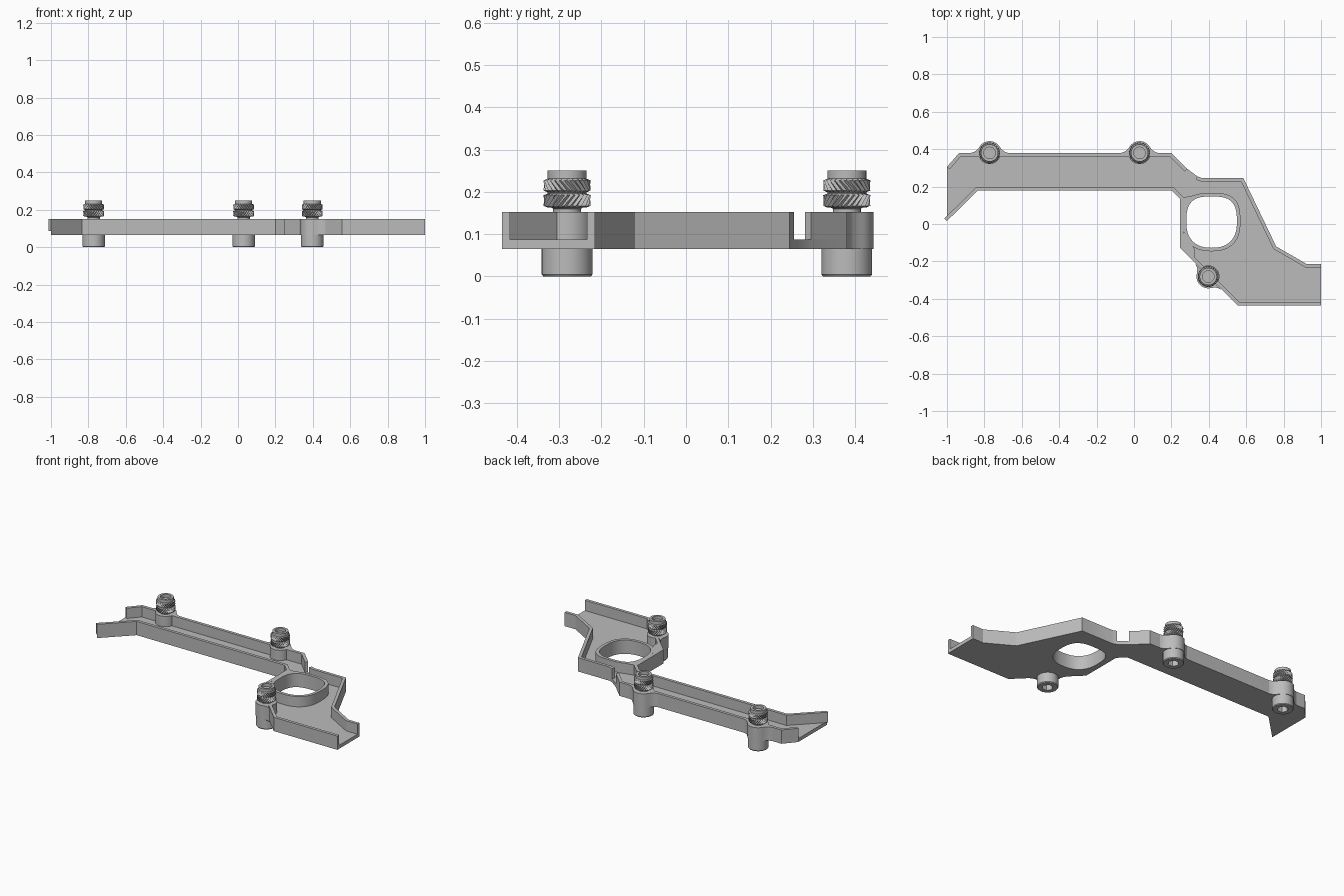
import bpy, bmesh, math
from mathutils import Vector

cube = bpy.data.objects.get("Cube")
if cube:
    bpy.data.objects.remove(cube, do_unlink=True)

grey = bpy.data.materials.new("mid_grey")
grey.use_nodes = True
COLOR = (0.5, 0.5, 0.5, 1)
grey.diffuse_color = COLOR
grey.node_tree.nodes["Principled BSDF"].inputs["Base Color"].default_value = COLOR

BASE, FLOOR, TOP = 0.065, 0.087, 0.152   # heights of the tray
WALL = 0.019
TAU = math.tau


def activate(ob):
    bpy.ops.object.select_all(action='DESELECT')
    ob.select_set(True)
    bpy.context.view_layer.objects.active = ob


def prism(name, loops, z0, z1):
    """Extrude flat closed loops; an inner loop becomes a hole."""
    cu = bpy.data.curves.new(name, 'CURVE')
    cu.dimensions = '2D'
    cu.fill_mode = 'BOTH'
    cu.extrude = (z1 - z0) / 2
    for loop in loops:
        sp = cu.splines.new('POLY')
        sp.points.add(len(loop) - 1)
        for p, co in zip(sp.points, loop):
            p.co = (co[0], co[1], 0, 1)
        sp.use_cyclic_u = True
    cu.materials.append(grey)
    ob = bpy.data.objects.new(name, cu)
    ob.location.z = (z0 + z1) / 2
    bpy.context.collection.objects.link(ob)
    activate(ob)
    bpy.ops.object.convert(target='MESH')
    ob = bpy.context.object
    bpy.ops.object.shade_smooth_by_angle(angle=math.radians(25))
    return ob


def loft(name, rings, angle=30):
    """Skin rings of equal length and cap both ends."""
    bm = bmesh.new()
    vs = [[bm.verts.new(p) for p in r] for r in rings]
    n = len(vs[0])
    for a, b in zip(vs, vs[1:]):
        for i in range(n):
            j = (i + 1) % n
            bm.faces.new((a[i], a[j], b[j], b[i]))
    bm.faces.new(vs[0])
    bm.faces.new(vs[-1])
    bmesh.ops.recalc_face_normals(bm, faces=bm.faces)
    me = bpy.data.meshes.new(name)
    bm.to_mesh(me)
    bm.free()
    me.materials.append(grey)
    ob = bpy.data.objects.new(name, me)
    bpy.context.collection.objects.link(ob)
    activate(ob)
    bpy.ops.object.shade_smooth_by_angle(angle=math.radians(angle))
    return ob


def ring(radius, z, n=48, turn=0.0):
    """Circle, or any shape when radius is a function of the point index."""
    out = []
    for i in range(n):
        r = radius(i) if callable(radius) else radius
        a = TAU * i / n + turn
        out.append((r * math.cos(a), r * math.sin(a), z))
    return out


def strip(path):
    """Wall footprint: the path and its mitred offset to the left."""
    pts = [Vector(p) for p in path]
    dirs = [(b - a).normalized() for a, b in zip(pts, pts[1:])]
    inner = []
    for i, p in enumerate(pts):
        d0, d1 = dirs[max(i - 1, 0)], dirs[min(i, len(dirs) - 1)]
        n0, n1 = Vector((-d0.y, d0.x)), Vector((-d1.y, d1.x))
        inner.append(p + (n0 + n1) * WALL / (1 + n0.dot(n1)))
    return pts + inner[::-1]


def boss(centre, along):
    """Round screw column blended into the straight outer wall."""
    t = Vector(along).normalized()
    n = Vector((t.y, -t.x))
    half = [(-0.1, 0), (-0.083, 0.005), (-0.068, 0.015)]
    arc = [(0.063 * math.cos(math.radians(a)), 0.063 * math.sin(math.radians(a)))
           for a in range(150, 29, -10)]
    under = [(0.06 * math.cos(math.radians(a)), 0.06 * math.sin(math.radians(a)))
             for a in range(0, -181, -12)]
    local = half + arc + [(-u, v) for u, v in half[::-1]] + under
    return [Vector(centre) + t * u + n * v for u, v in local]


def opening(grow):
    """Rounded finger hole, squarer at the back than at the front."""
    pts = []
    for i in range(64):
        c, s = math.cos(TAU * i / 64), math.sin(TAU * i / 64)
        e = 2 / (3 if s > 0 else 2.4)
        pts.append((0.415 + (0.135 + grow) * math.copysign(abs(c) ** e, c),
                    0.01 + (0.137 + grow) * math.copysign(abs(s) ** e, s)))
    return pts


# Tray outline, split by wall run
front_run = [(-1, 0.016), (-0.835, 0.18), (0.2, 0.18), (0.245, 0.135),
             (0.245, -0.125), (0.555, -0.435), (1, -0.435)]
right_run = [(1, -0.215), (0.925, -0.215), (0.76, -0.12), (0.585, 0.245), (0.365, 0.245), (0.338, 0.255)]
back_run = [(0.285, 0.295), (0.2, 0.38), (-0.935, 0.38), (-1, 0.305)]

prism("tray_floor", [front_run + right_run + back_run, opening(0)], BASE, FLOOR)
for name, run in (("front_wall", front_run), ("right_wall", right_run), ("back_wall", back_run)):
    prism(name, [strip(run)], FLOOR, TOP)

# Raised rim around the opening, with corner fillers to the wall
prism("opening_rim", [opening(WALL), opening(0)], FLOOR, TOP)
prism("front_filler", [[(0.25, -0.03), (0.25, -0.125), (0.325, -0.2),
                        (0.325, -0.135), (0.285, -0.07)]], FLOOR, TOP)
prism("back_filler", [[(0.255, 0.14), (0.255, 0.05), (0.275, 0.1), (0.33, 0.155)]], FLOOR, TOP)


# Socket screw head
def hexagon(i):
    return 0.028 / math.cos((TAU * i / 48) % (TAU / 6) - TAU / 12)


head = loft("screw_head", [ring(hexagon, 0.035), ring(hexagon, 0), ring(0.056, 0),
                           ring(0.06, 0.005), ring(0.06, 0.066)])

# Threaded insert: hollow sleeve with two opposed knurled bands
sleeve = loft("insert_sleeve", [ring(r, z) for r, z in (
    (0.031, 0.23), (0.031, 0.25), (0.046, 0.25), (0.046, 0.168),
    (0.033, 0.16), (0.033, 0.14))])


def tooth(i):
    return 0.056 if i % 2 else 0.049


def knurl(name, z0, z1, twist):
    return loft(name, [ring(0.046, z0), ring(tooth, z0 + 0.004),
                       ring(tooth, z1 - 0.004, turn=twist), ring(0.046, z1, turn=twist)], 10)


parts = [head, sleeve, knurl("lower_knurl", 0.163, 0.196, 0.4),
         knurl("upper_knurl", 0.199, 0.231, -0.4)]

# Three bosses, each with a screw and an insert
places = [("left_boss", (0.03, 0.38), (-1, 0)), ("right_boss", (-0.772, 0.38), (-1, 0)),
          ("front_boss", (0.397, -0.281), (1, -1))]
for k, (name, centre, along) in enumerate(places):
    prism(name, [boss(centre, along)], BASE, TOP)
    for part in parts:
        ob = part
        if k:
            ob = part.copy()
            ob.name = name + "_" + part.name
            bpy.context.collection.objects.link(ob)
        ob.location = (centre[0], centre[1], 0)
